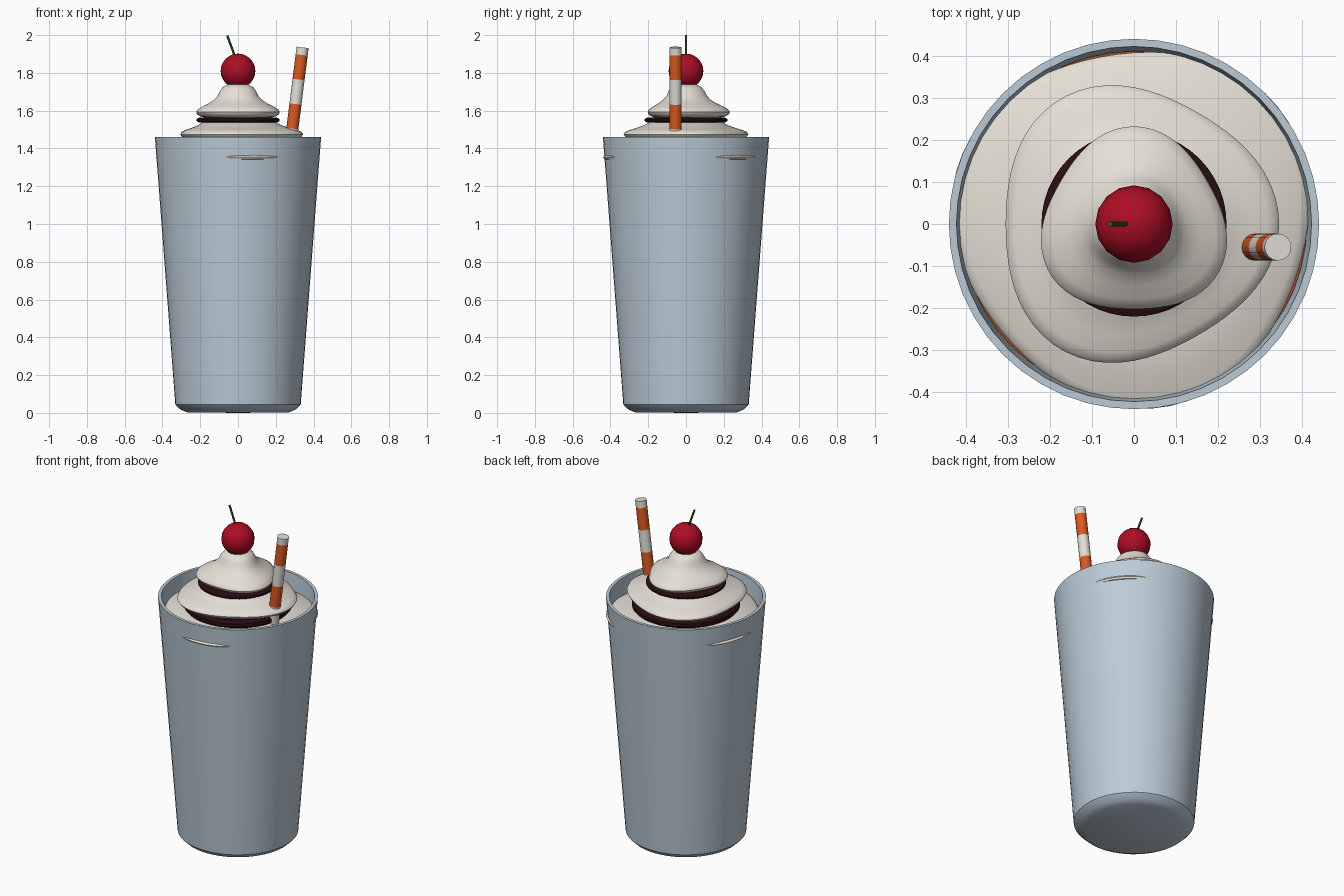
import bpy, bmesh, math
from mathutils import Vector

if "Cube" in bpy.data.objects:
    bpy.data.objects.remove(bpy.data.objects["Cube"])


def material(name, rgb):
    m = bpy.data.materials.new(name)
    m.diffuse_color = (*rgb, 1)
    m.use_nodes = True
    m.node_tree.nodes["Principled BSDF"].inputs["Base Color"].default_value = m.diffuse_color
    return m


GLASS = material("pale blue glass", (0.50, 0.60, 0.68))
CREAM = material("whipped cream", (0.78, 0.74, 0.67))
CHOCOLATE = material("dark chocolate", (0.022, 0.004, 0.005))
SHAKE = material("brown shake", (0.32, 0.07, 0.022))
RED = material("cherry red", (0.42, 0.004, 0.018))
GREEN = material("stem green", (0.035, 0.14, 0.02))
ORANGE = material("straw orange", (0.70, 0.10, 0.015))
WHITE = material("straw white", (0.76, 0.74, 0.68))


def finish(bm, name, mats, angle=40):
    bmesh.ops.recalc_face_normals(bm, faces=bm.faces)
    me = bpy.data.meshes.new(name)
    bm.to_mesh(me)
    bm.free()
    for m in mats:
        me.materials.append(m)
    ob = bpy.data.objects.new(name, me)
    bpy.context.collection.objects.link(ob)
    bpy.ops.object.select_all(action='DESELECT')
    ob.select_set(True)
    bpy.context.view_layer.objects.active = ob
    bpy.ops.object.shade_smooth_by_angle(angle=math.radians(angle))
    return ob


def lathe(name, profile, mat, segs=48, lobe=0.0, phase=0.0, angle=40):
    """Revolve (radius, z) points, with an optional three-lobed outline."""
    bm = bmesh.new()
    rmax = max(r for r, z in profile)
    rings = []
    for r, z in profile:
        if r == 0:
            rings.append([bm.verts.new((0, 0, z))] * segs)
            continue
        ring = []
        for i in range(segs):
            a = math.tau * i / segs
            rad = r + lobe * (r / rmax) ** 2 * math.cos(3 * (a - math.radians(phase)))
            ring.append(bm.verts.new((rad * math.cos(a), rad * math.sin(a), z)))
        rings.append(ring)
    for lo, hi in zip(rings, rings[1:]):
        for i in range(segs):
            j = (i + 1) % segs
            quad = list(dict.fromkeys((lo[i], lo[j], hi[j], hi[i])))
            bm.faces.new(quad)
    return finish(bm, name, [mat], angle)


def tube(name, start, end, radius, stops, mats, segs=16):
    """Straight tube with bands; stops are fractions along its length."""
    bm = bmesh.new()
    start, end = Vector(start), Vector(end)
    q = (end - start).to_track_quat('Z', 'Y')
    rings = []
    for t in stops:
        c = start.lerp(end, t)
        rings.append([bm.verts.new(c + q @ Vector((radius * math.cos(math.tau * i / segs),
                                                   radius * math.sin(math.tau * i / segs), 0)))
                      for i in range(segs)])
    for k, (lo, hi) in enumerate(zip(rings, rings[1:])):
        for i in range(segs):
            j = (i + 1) % segs
            bm.faces.new((lo[i], lo[j], hi[j], hi[i])).material_index = k % len(mats)
    bm.faces.new(rings[0][::-1])
    bm.faces.new(rings[-1]).material_index = (len(stops) - 2) % len(mats)
    return finish(bm, name, mats)


# Tapered tumbler with bevelled foot and a thin hollow wall
lathe("glass", [(0, 0), (0.27, 0.003), (0.305, 0.018), (0.332, 0.045), (0.44, 1.46),
                (0.422, 1.46), (0.315, 0.07), (0, 0.06)], GLASS, angle=35)

# Drink filling the tumbler
lathe("shake", [(0, 0.07), (0.31, 0.075), (0.411, 1.335), (0, 1.335)], SHAKE)

# Wide cream layer whose three lobes press through the wall
lathe("cream_base", [(0, 1.325), (0.33, 1.33), (0.40, 1.337), (0.418, 1.344), (0.423, 1.354),
                     (0.417, 1.363), (0.40, 1.371), (0.35, 1.385), (0.30, 1.40), (0, 1.41)],
      CREAM, 64, 0.018, -80)

# Lower chocolate ring and middle cream layer
lathe("lower_chocolate", [(0, 1.39), (0.28, 1.392), (0.297, 1.41), (0.297, 1.43),
                          (0.28, 1.445), (0, 1.445)], CHOCOLATE)
lathe("cream_middle", [(0, 1.44), (0.27, 1.445), (0.30, 1.453), (0.318, 1.463), (0.325, 1.475),
                       (0.318, 1.487), (0.30, 1.496), (0.26, 1.508), (0.22, 1.523),
                       (0.19, 1.54), (0, 1.55)], CREAM, 64, 0.02, 0)

# Upper chocolate ring and peaked cream top
lathe("upper_chocolate", [(0, 1.535), (0.205, 1.537), (0.22, 1.545), (0.22, 1.555),
                          (0.205, 1.563), (0, 1.565)], CHOCOLATE)
lathe("cream_top", [(0, 1.56), (0.17, 1.563), (0.197, 1.57), (0.212, 1.58), (0.217, 1.592),
                    (0.21, 1.606), (0.19, 1.62), (0.155, 1.638), (0.125, 1.658), (0.106, 1.68),
                    (0.095, 1.705), (0.08, 1.725), (0.055, 1.738), (0, 1.742)],
      CREAM, 64, 0.015, 90)

# Cherry with a leaning stem
bm = bmesh.new()
bmesh.ops.create_uvsphere(bm, u_segments=16, v_segments=12, radius=0.092)
bmesh.ops.translate(bm, verts=bm.verts, vec=(0, 0, 1.81))
finish(bm, "cherry", [RED], 60)
tube("cherry_stem", (-0.01, 0, 1.87), (-0.057, 0, 1.998), 0.006, (0, 1), [GREEN], 8)

# Leaning striped straw
top, low = 1.935, 1.245
stops = [(z - low) / (top - low) for z in (1.245, 1.375, 1.505, 1.635, 1.765, 1.895, 1.935)]
tube("straw", (0.255, -0.055, low), (0.342, -0.055, top), 0.032, stops, [ORANGE, WHITE], 16)
